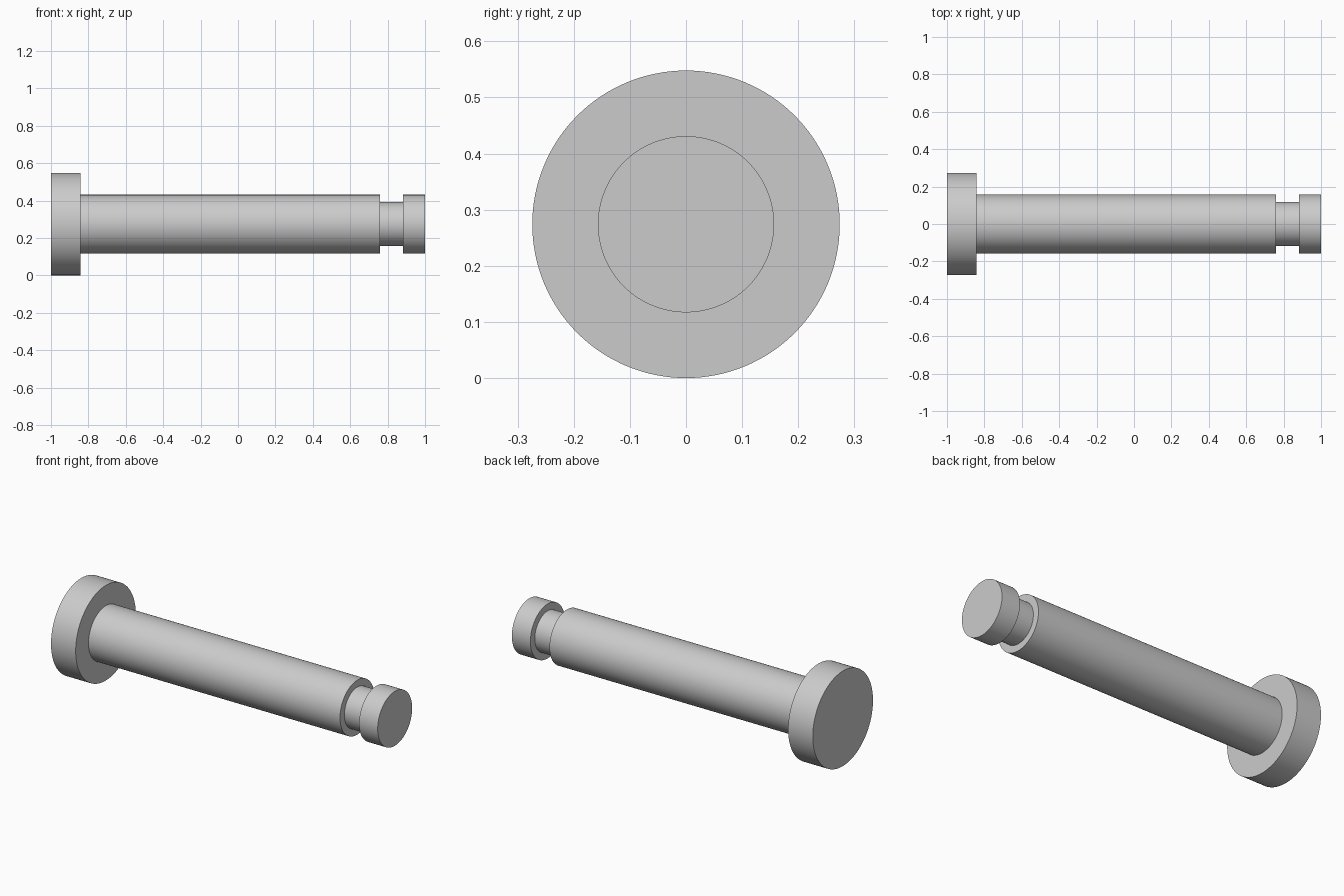
import bpy
import bmesh
import math
from mathutils import Matrix, Vector

cube = bpy.data.objects.get("Cube")
if cube:
    bpy.data.objects.remove(cube, do_unlink=True)

HEAD_R, SHANK_R, GROOVE_R = 0.274, 0.157, 0.117
SEGMENTS = 128

steel = bpy.data.materials.new("light_grey_metal")
steel.use_nodes = True
grey = (0.6, 0.6, 0.6, 1.0)
steel.diffuse_color = grey
steel.node_tree.nodes["Principled BSDF"].inputs["Base Color"].default_value = grey

# Half outline of the pin as (x, radius): head, shank, clip groove, end collar
profile = [
    (-1.0, 0), (-1.0, HEAD_R), (-0.843, HEAD_R),
    (-0.843, SHANK_R), (0.76, SHANK_R),
    (0.76, GROOVE_R), (0.882, GROOVE_R),
    (0.882, SHANK_R), (1.0, SHANK_R), (1.0, 0),
]

# Revolve the outline about the long axis
bm = bmesh.new()
verts = [bm.verts.new((x, 0, r)) for x, r in profile]
edges = [bm.edges.new(pair) for pair in zip(verts, verts[1:])]
bmesh.ops.spin(bm, geom=verts + edges, cent=(0, 0, 0), axis=(1, 0, 0),
               angle=math.tau, steps=SEGMENTS, use_duplicate=False)
bmesh.ops.remove_doubles(bm, verts=bm.verts, dist=0.0001)
bmesh.ops.recalc_face_normals(bm, faces=bm.faces)
bmesh.ops.transform(bm, verts=bm.verts,
                    matrix=Matrix.Translation(Vector((0, 0, HEAD_R))))

mesh = bpy.data.meshes.new("grooved_pin")
bm.to_mesh(mesh)
bm.free()
mesh.materials.append(steel)
pin = bpy.data.objects.new("grooved_pin", mesh)
bpy.context.collection.objects.link(pin)

# Smooth round walls with crisp shoulders
bpy.ops.object.select_all(action="DESELECT")
pin.select_set(True)
bpy.context.view_layer.objects.active = pin
bpy.ops.object.shade_smooth_by_angle(angle=math.radians(30))
